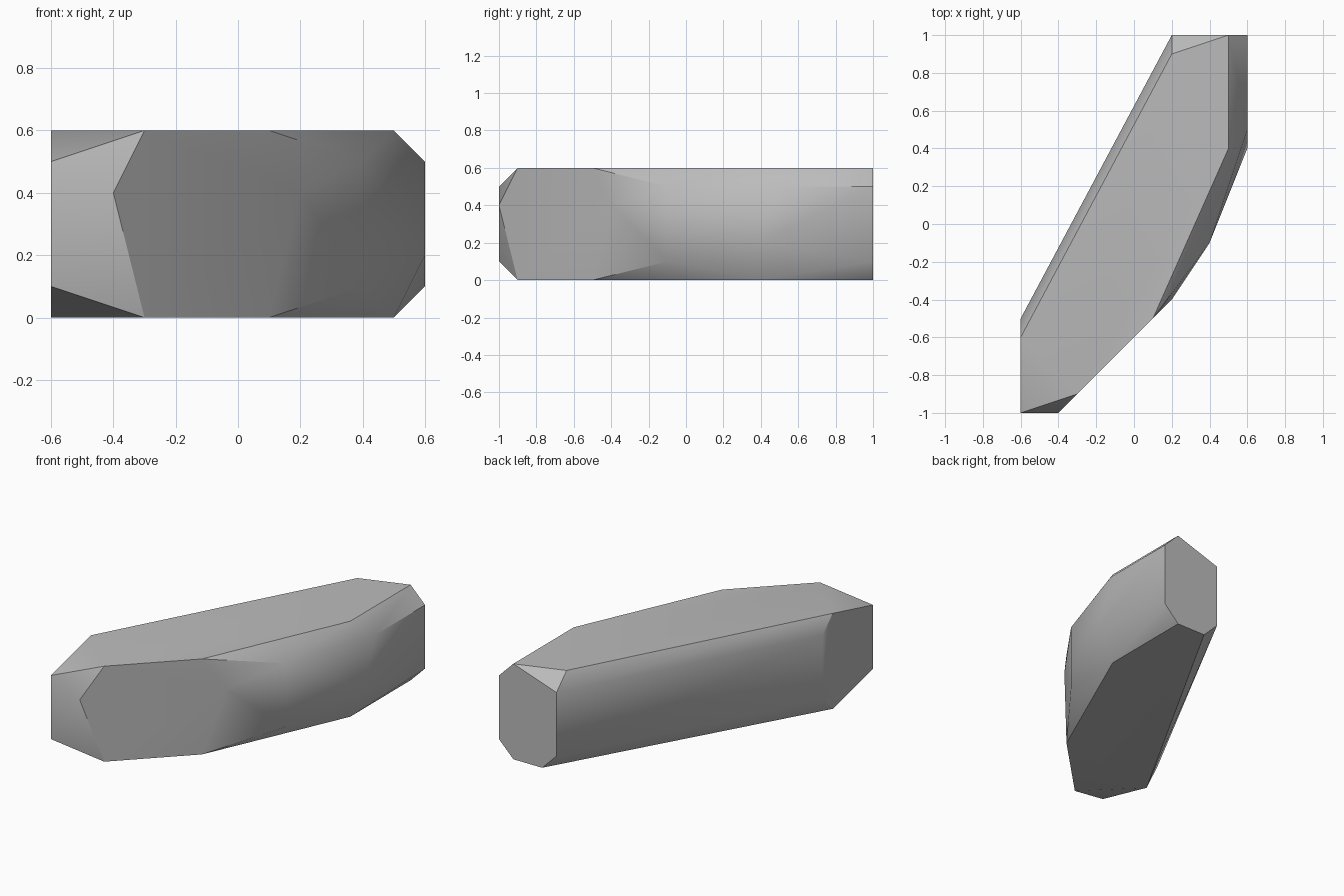
import bpy
import bmesh
import math

default_cube = bpy.data.objects.get("Cube")
if default_cube:
    bpy.data.objects.remove(default_cube, do_unlink=True)


def make_material(name, value):
    material = bpy.data.materials.new(name)
    colour = (value, value, value, 1)
    material.use_nodes = True
    material.diffuse_color = colour
    material.node_tree.nodes["Principled BSDF"].inputs["Base Color"].default_value = colour
    return material


def add_outline(bm, outline, heights):
    """Repeat a flat outline at each of the given heights."""
    for z in heights:
        for x, y in outline:
            bm.verts.new((x, y, z))


bm = bmesh.new()

# Outline shared by the flat top and the flat underside
cap_outline = [(-.6, -.6), (-.3, -.9), (.1, -.5), (.5, .4), (.5, 1)]
add_outline(bm, cap_outline, (0, .6))
add_outline(bm, [(.2, .9)], [.6])
add_outline(bm, [(.3, 1)], [0])

# Wider outline that leaves bevels around both caps
side_outline = [(-.6, -1), (.4, -.1), (.6, 1), (.2, 1), (-.6, -.5)]
add_outline(bm, side_outline, (.1, .5))

# Irregular corners that break up the sides
add_outline(bm, [(-.4, -1), (.2, -.4)], [.4])
add_outline(bm, [(.6, .4)], [.2])
add_outline(bm, [(.6, .5)], [.5])

# Wrap the corners in faces and merge the flat areas
bmesh.ops.convex_hull(bm, input=bm.verts[:])
bmesh.ops.dissolve_limit(bm, angle_limit=math.radians(1),
                         verts=bm.verts[:], edges=bm.edges[:])
bmesh.ops.recalc_face_normals(bm, faces=bm.faces[:])

mesh = bpy.data.meshes.new("boulder")
bm.to_mesh(mesh)
bm.free()
mesh.materials.append(make_material("grey stone", .5))

# Soft shading on shallow angles, crisp edges elsewhere
boulder = bpy.data.objects.new("boulder", mesh)
bpy.context.collection.objects.link(boulder)
bpy.context.view_layer.objects.active = boulder
boulder.select_set(True)
bpy.ops.object.shade_smooth_by_angle(angle=math.radians(30))
